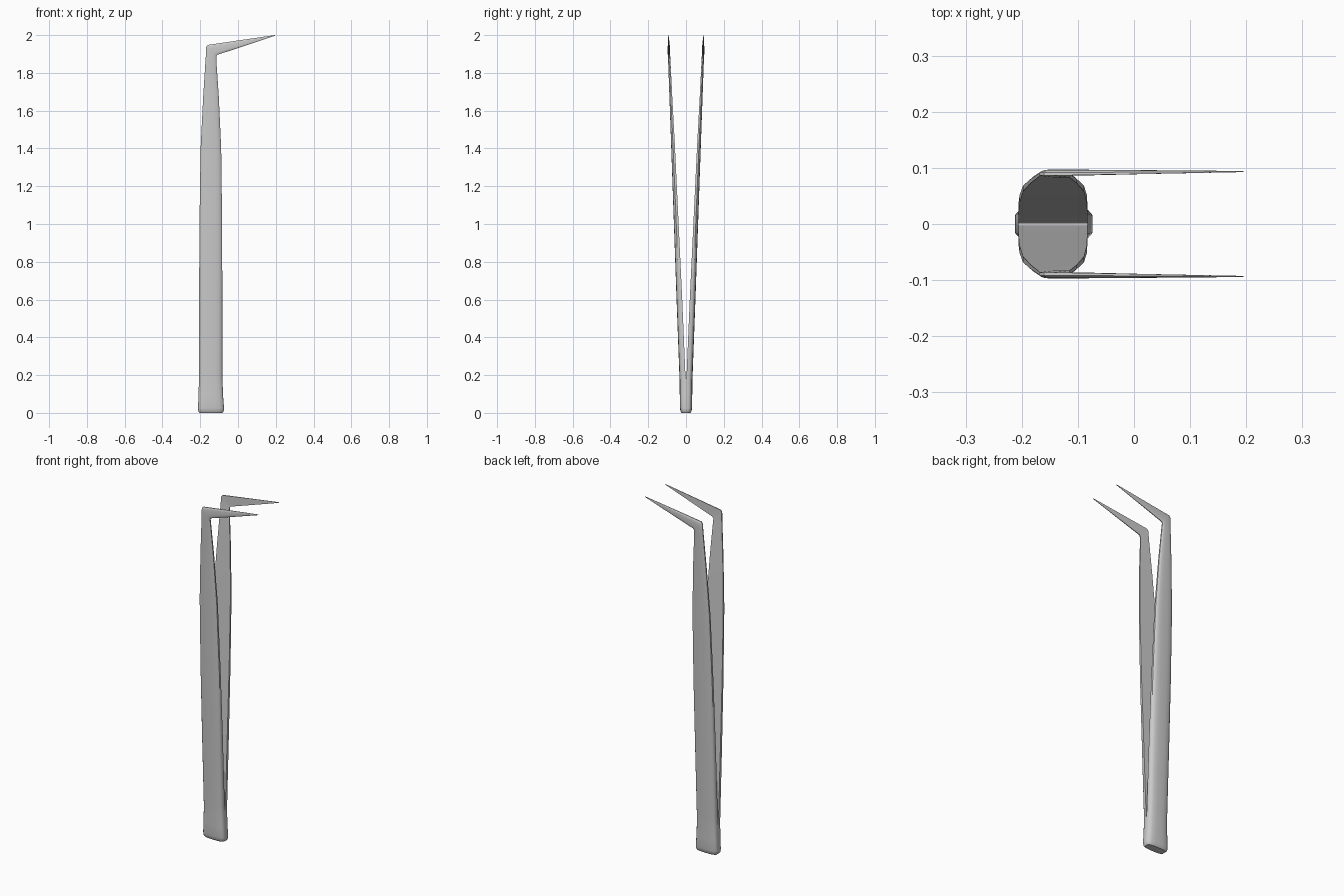
import bpy, bmesh

if "Cube" in bpy.data.objects:
    bpy.data.objects.remove(bpy.data.objects["Cube"])

# Cross-section of one arm: flat inside, bowed outside (u across, v thickness)
PROFILE = [(0, 0), (0, .5), (.05, .75), (.16, .92), (.33, 1), (.5, 1.0), (.67, 1),
           (.84, .92), (.95, .75), (1, .5), (1, 0), (.5, 0)]

# Stations: left x, left z, right x, right z, inner y, outer y
STATIONS = [
    (-.202, .000, -.082, .000, 0, .023),
    (-.210, .008, -.076, .008, 0, .029),
    (-.212, .025, -.074, .025, 0, .032),
    (-.209, .090, -.079, .090, 0, .033),
    (-.207, .170, -.082, .170, 0, .034),
    (-.206, .200, -.083, .200, .003, .035),
    (-.206, .600, -.083, .600, .020, .050),
    (-.204, 1.00, -.084, 1.00, .039, .064),
    (-.198, 1.40, -.089, 1.40, .058, .078),
    (-.184, 1.68, -.102, 1.68, .073, .088),
    (-.171, 1.88, -.115, 1.87, .083, .095),
    (-.168, 1.938, -.115, 1.888, .086, .097),
    (-.160, 1.948, -.108, 1.896, .086, .097),
    (.010, 1.973, .020, 1.938, .089, .096),
    (.195, 2.000, .195, 1.996, .0925, .0945),
]


def loft_arm(bm):
    rings = []
    for lx, lz, rx, rz, yi, yo in STATIONS:
        rings.append([bm.verts.new((lx + (rx - lx) * u, yi + (yo - yi) * v,
                                    lz + (rz - lz) * u)) for u, v in PROFILE])
    n = len(PROFILE)
    for a, b in zip(rings, rings[1:]):
        for i in range(n):
            j = (i + 1) % n
            bm.faces.new((a[i], a[j], b[j], b[i]))
    bm.faces.new(rings[0])
    bm.faces.new(rings[-1])
    bmesh.ops.recalc_face_normals(bm, faces=bm.faces)
    # Open the joined base along the mirror plane
    seam = [f for f in bm.faces if all(abs(v.co.y) < 1e-6 for v in f.verts)]
    bmesh.ops.delete(bm, geom=seam, context='FACES')


# Pair of bent-tip tweezers arms joined at the base
bm = bmesh.new()
loft_arm(bm)
mesh = bpy.data.meshes.new("tweezer_arms")
bm.to_mesh(mesh)
bm.free()
arms = bpy.data.objects.new("tweezer_arms", mesh)
bpy.context.collection.objects.link(arms)
bpy.context.view_layer.objects.active = arms
arms.select_set(True)
bpy.ops.object.shade_smooth_by_angle(angle=0.7)

mirror = arms.modifiers.new("second_arm", 'MIRROR')
mirror.use_axis = (False, True, False)
mirror.use_clip = True
mirror.merge_threshold = 0.0005
